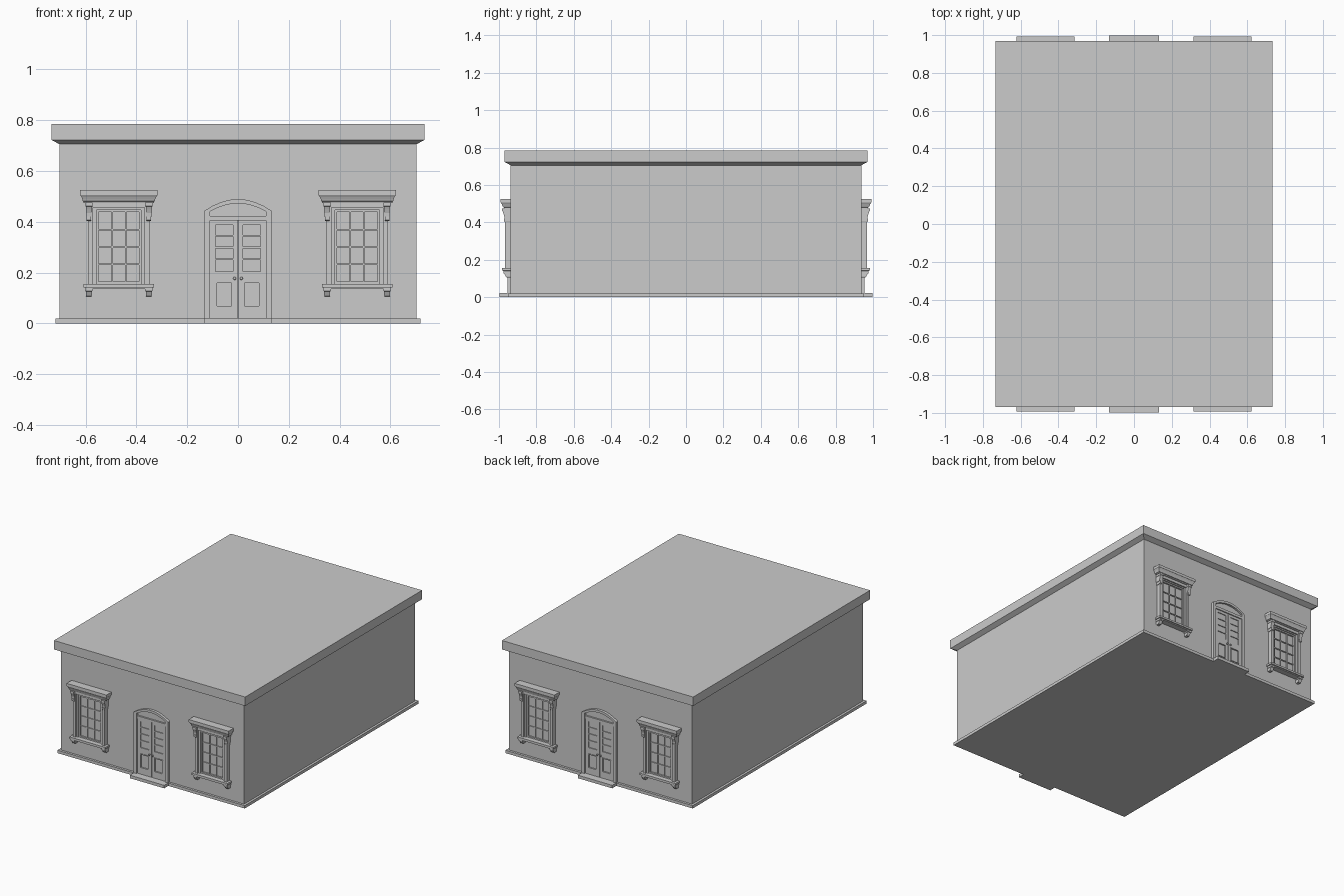
import bpy, bmesh, math
from mathutils import Matrix

if "Cube" in bpy.data.objects:
    bpy.data.objects.remove(bpy.data.objects["Cube"])


def finish(name, bm, mirror=""):
    bmesh.ops.recalc_face_normals(bm, faces=bm.faces)
    me = bpy.data.meshes.new(name)
    bm.to_mesh(me)
    bm.free()
    ob = bpy.data.objects.new(name, me)
    bpy.context.collection.objects.link(ob)
    if mirror:
        m = ob.modifiers.new("Mirror", 'MIRROR')
        m.use_axis = ('x' in mirror, 'y' in mirror, False)
        m.use_mirror_merge = False
    return ob


def add_loft(bm, rings):
    """Stack of rectangles (z, x0, x1, y0, y1), capped at both ends."""
    loops = []
    for z, x0, x1, y0, y1 in rings:
        loops.append([bm.verts.new(p) for p in
                      ((x0, y0, z), (x1, y0, z), (x1, y1, z), (x0, y1, z))])
    for a, b in zip(loops, loops[1:]):
        for i in range(4):
            j = (i + 1) % 4
            bm.faces.new((a[i], a[j], b[j], b[i]))
    bm.faces.new(loops[0][::-1])
    bm.faces.new(loops[-1])


def add_box(bm, x0, x1, y0, y1, z0, z1):
    add_loft(bm, [(z0, x0, x1, y0, y1), (z1, x0, x1, y0, y1)])


def add_frame(bm, x0, x1, z0, z1, w, y0, y1):
    """Rectangular picture-frame border of width w."""
    add_box(bm, x0, x0 + w, y0, y1, z0, z1)
    add_box(bm, x1 - w, x1, y0, y1, z0, z1)
    add_box(bm, x0 + w, x1 - w, y0, y1, z0, z0 + w)
    add_box(bm, x0 + w, x1 - w, y0, y1, z1 - w, z1)


def box(name, *a, mirror=""):
    bm = bmesh.new()
    add_box(bm, *a)
    return finish(name, bm, mirror)


def prism(name, pts, y0, y1, mirror=""):
    """Extrude an outline in x,z along y."""
    bm = bmesh.new()
    f = bm.faces.new([bm.verts.new((x, y0, z)) for x, z in pts])
    ext = bmesh.ops.extrude_face_region(bm, geom=[f])
    for v in ext['geom']:
        if isinstance(v, bmesh.types.BMVert):
            v.co.y = y1
    return finish(name, bm, mirror)


W = -0.937      # front wall plane
IN = W + 0.01   # parts are sunk slightly into the wall

# Building shell
box("walls", -0.703, 0.703, W, -W, 0.0, 0.71)
box("plinth", -0.719, 0.719, -0.953, 0.953, 0.0, 0.02)
bm = bmesh.new()
add_loft(bm, [(z, -x, x, -y, y) for z, x, y in
              ((0.705, 0.703, 0.937), (0.722, 0.734, 0.97), (0.784, 0.734, 0.97))])
finish("roof_cornice", bm)

# Windows: one is built, the mirror makes four
C = -0.469


def profile(name, cx, prof):
    """Moulding from (z, half width, front y)."""
    bm = bmesh.new()
    for c in cx:
        add_loft(bm, [(z, c - h, c + h, y, IN) for z, h, y in prof])
    return finish(name, bm, "xy")


profile("window_hood", [C], [
    (0.474, 0.138, -0.972), (0.480, 0.138, -0.974), (0.481, 0.142, -0.979),
    (0.488, 0.143, -0.981), (0.497, 0.147, -0.985), (0.505, 0.152, -0.990),
    (0.506, 0.153, -0.992), (0.525, 0.153, -0.992)])
sides = [C - 0.118, C + 0.118]
profile("hood_bracket", sides, [
    (0.402, 0.008, -0.968), (0.406, 0.009, -0.974), (0.420, 0.009, -0.974),
    (0.421, 0.012, -0.971), (0.435, 0.012, -0.972), (0.450, 0.012, -0.977),
    (0.460, 0.012, -0.981), (0.461, 0.014, -0.983), (0.475, 0.014, -0.983)])
profile("window_sill", [C], [
    (0.135, 0.132, -0.977), (0.141, 0.132, -0.977), (0.142, 0.138, -0.984),
    (0.155, 0.138, -0.984)])
profile("sill_bracket", sides, [
    (0.105, 0.010, -0.958), (0.110, 0.012, -0.964), (0.126, 0.012, -0.972),
    (0.127, 0.015, -0.976), (0.136, 0.015, -0.976)])

bm = bmesh.new()
add_frame(bm, C - 0.122, C + 0.122, 0.135, 0.475, 0.020, -0.967, IN)
add_frame(bm, C - 0.102, C + 0.102, 0.141, 0.461, 0.014, -0.958, IN)
finish("window_casing", bm, "xy")

bm = bmesh.new()
g, z0, z1 = 0.080, 0.163, 0.438
add_frame(bm, C - 0.088, C + 0.088, 0.155, 0.447, 0.009, -0.951, IN)
for i in (1, 2):
    x = C - g + 2 * g * i / 3
    add_box(bm, x - 0.003, x + 0.003, -0.947, IN, z0, z1)
for i in (1, 2, 3):
    z = z0 + (z1 - z0) * i / 4
    add_box(bm, C - g, C + g, -0.9465, IN, z - 0.003, z + 0.003)
finish("window_sash", bm, "xy")
box("window_glass", C - g, C + g, -0.940, IN, z0, z1, mirror="xy")

# Doors
box("door_step", -0.132, 0.132, -0.998, IN, 0.0, 0.021, mirror="y")
box("door_jamb", 0.110, 0.132, -0.955, IN, 0.02, 0.443, mirror="xy")
box("door_lintel", -0.110, 0.110, -0.953, IN, 0.405, 0.423, mirror="y")


def arc(half, spring, rise, n=8):
    return [(half * t, spring + rise * (1 - t * t))
            for t in (-1 + 2 * i / n for i in range(n + 1))]


prism("door_arch", arc(0.132, 0.443, 0.046) + arc(0.110, 0.440, 0.032)[::-1],
      -0.955, IN, "y")
prism("transom_panel", [(0.110, 0.42), (-0.110, 0.42)] + arc(0.110, 0.443, 0.032),
      -0.941, IN, "y")

# Door leaf with glazed top and panelled bottom
box("door_panel_back", 0.001, 0.110, -0.940, IN, 0.02, 0.405, mirror="xy")
bm = bmesh.new()
for a, b in ((0.001, 0.020), (0.088, 0.110)):
    add_box(bm, a, b, -0.946, IN, 0.02, 0.405)
for a, b in ((0.02, 0.064), (0.164, 0.205), (0.249, 0.256),
             (0.295, 0.302), (0.341, 0.348), (0.387, 0.405)):
    add_box(bm, 0.020, 0.088, -0.946, IN, a, b)
finish("door_leaf", bm, "xy")
bm = bmesh.new()
add_frame(bm, 0.020, 0.088, 0.064, 0.164, 0.005, -0.950, IN)
finish("door_panel_moulding", bm, "xy")

# Door knobs
bm = bmesh.new()
bmesh.ops.create_uvsphere(bm, u_segments=12, v_segments=8, radius=0.006,
                          matrix=Matrix.Translation((0.013, -0.954, 0.177)))
bmesh.ops.create_cone(bm, cap_ends=True, segments=10, radius1=0.003, radius2=0.003,
                      depth=0.014, matrix=Matrix.Translation((0.013, -0.948, 0.177))
                      @ Matrix.Rotation(math.pi / 2, 4, 'X'))
finish("door_knob", bm, "xy")
